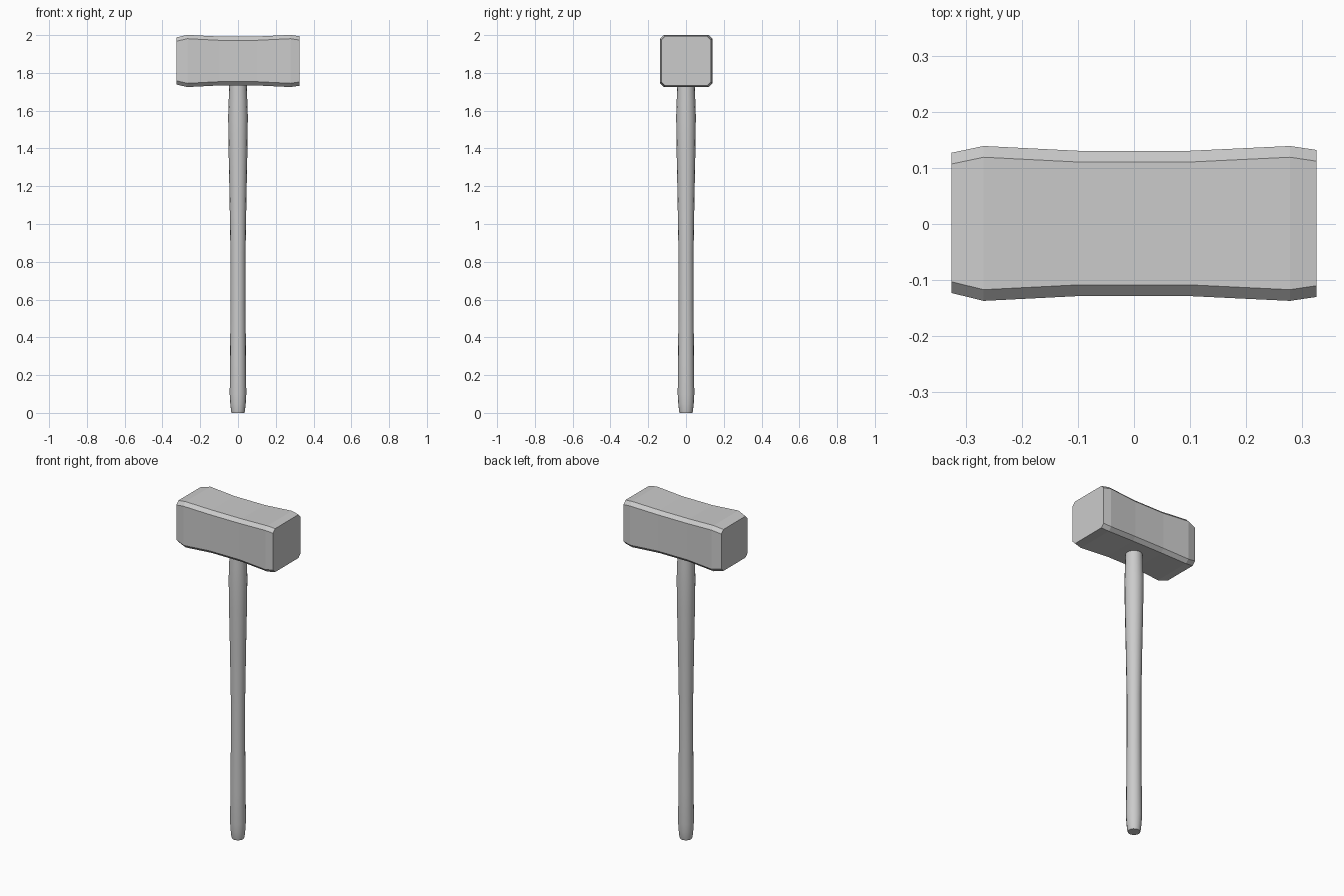
import bpy, bmesh, math

if "Cube" in bpy.data.objects:
    bpy.data.objects.remove(bpy.data.objects["Cube"])


def loft(name, rings):
    """Skin a series of equal-length closed rings and cap both ends."""
    bm = bmesh.new()
    loops = [[bm.verts.new(p) for p in ring] for ring in rings]
    n = len(loops[0])
    for a, b in zip(loops, loops[1:]):
        for i in range(n):
            j = (i + 1) % n
            bm.faces.new((a[i], a[j], b[j], b[i]))
    bm.faces.new(loops[0])
    bm.faces.new(loops[-1])
    bmesh.ops.recalc_face_normals(bm, faces=bm.faces)
    mesh = bpy.data.meshes.new(name)
    bm.to_mesh(mesh)
    bm.free()
    obj = bpy.data.objects.new(name, mesh)
    bpy.context.collection.objects.link(obj)
    return obj


# Hammer head: chamfered square section, waisted in the middle
def head_ring(x, r, yc, c=0.02):
    k = r - c
    pts = [(r, -k), (r, k), (k, r), (-k, r), (-r, k), (-r, -k), (-k, -r), (k, -r)]
    return [(x, yc + y, 1.863 + z) for y, z in pts]


head_stations = [(-0.325, 0.125, 0.002), (-0.268, 0.138, 0.001), (-0.1, 0.1295, 0.001),
                 (0.1, 0.1295, 0.001), (0.278, 0.138, 0.001), (0.325, 0.131, 0.001)]
head = loft("hammer_head", [head_ring(*s) for s in head_stations])

# Handle: turned shaft, swelling under the head and rounded at the foot
SIDES = 16
handle_profile = [(0, 0.034), (0.012, 0.037), (0.05, 0.041), (0.1, 0.044), (0.3, 0.042),
                  (0.55, 0.04), (0.85, 0.04), (1.15, 0.045), (1.4, 0.05),
                  (1.57, 0.052), (1.66, 0.049), (1.76, 0.046)]
handle = loft("handle", [[(r * math.cos(math.tau * i / SIDES),
                           r * math.sin(math.tau * i / SIDES), z)
                          for i in range(SIDES)] for z, r in handle_profile])

# Smooth the shaft, keeping its end caps crisp
bpy.ops.object.select_all(action='DESELECT')
handle.select_set(True)
bpy.context.view_layer.objects.active = handle
bpy.ops.object.shade_smooth_by_angle(angle=math.radians(40))
